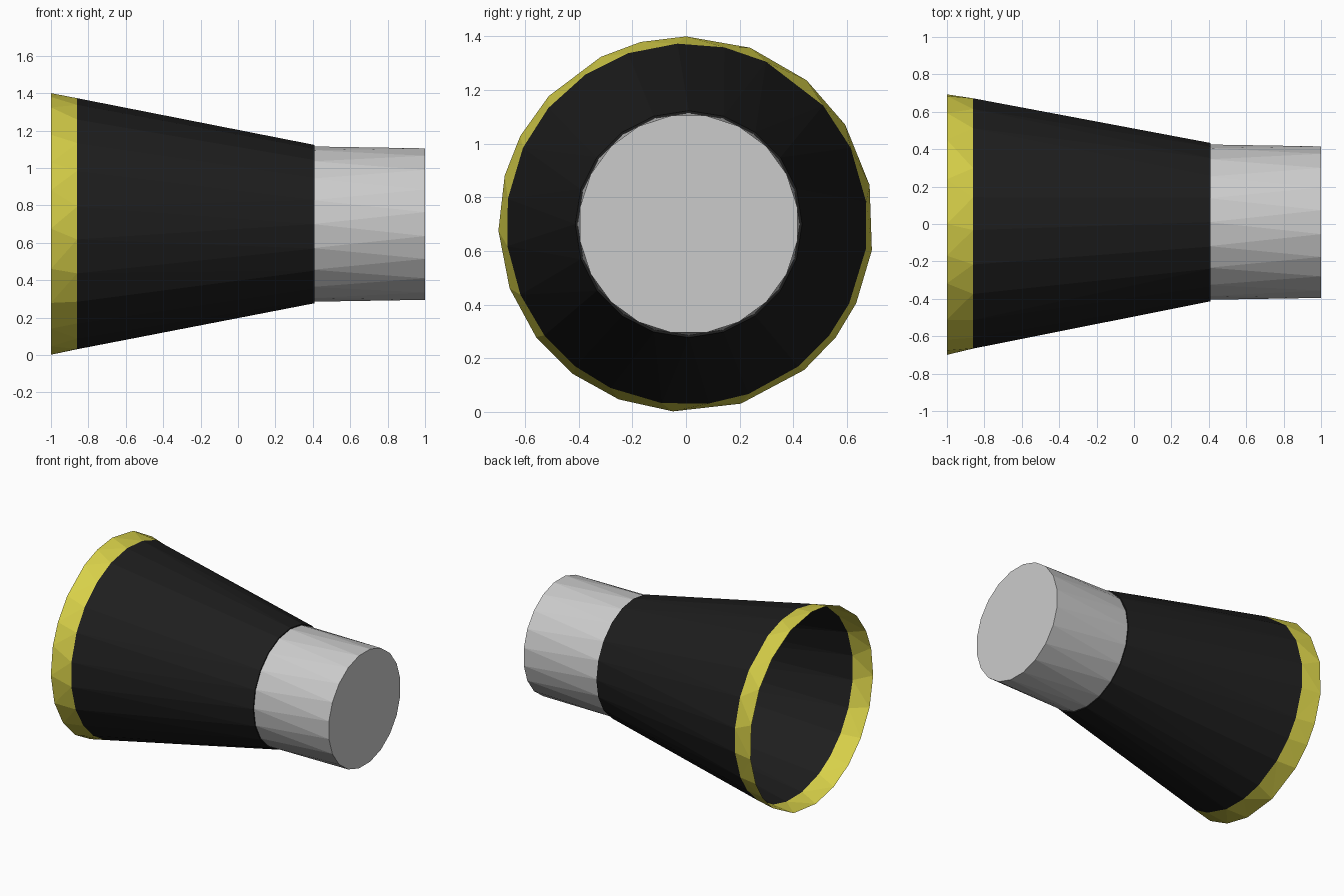
import bpy
from math import cos, sin, radians

if "Cube" in bpy.data.objects:
    bpy.data.objects.remove(bpy.data.objects["Cube"])

CZ = 0.70  # height of the axis


def ring(x, r, angles, cy=0.0):
    return [(x, cy + r * cos(radians(a)), CZ + r * sin(radians(a))) for a in angles]


def regular(n, start=0.0):
    return [start + 360 * i / n for i in range(n)]


def zip_faces(a, b):
    """Triangles joining two sorted angle rings of different counts."""
    na, nb = len(a), len(b)
    A = a + [a[0] + 360]
    B = b + [b[0] + 360]
    i = j = 0
    faces = []
    while i < na or j < nb:
        if j == nb or (i < na and A[i + 1] <= B[j + 1]):
            faces.append((i % na, na + j % nb, (i + 1) % na))
            i += 1
        else:
            faces.append((i % na, na + j % nb, na + (j + 1) % nb))
            j += 1
    return faces


def material(name, rgb):
    m = bpy.data.materials.new(name)
    m.diffuse_color = (*rgb, 1)
    m.use_nodes = True
    m.node_tree.nodes["Principled BSDF"].inputs["Base Color"].default_value = m.diffuse_color
    return m


def sleeve(name, end_a, end_b, mat=None, caps=False):
    """Each end is (x, radius, angles, y centre)."""
    a, b = end_a[2], end_b[2]
    faces = zip_faces(a, b)
    if caps:
        faces.append(tuple(range(len(a))))
        faces.append(tuple(reversed(range(len(a), len(a) + len(b)))))
    mesh = bpy.data.meshes.new(name)
    mesh.from_pydata(ring(*end_a) + ring(*end_b), [], [f[::-1] for f in faces])
    mesh.update()
    if mat:
        mesh.materials.append(mat)
    obj = bpy.data.objects.new(name, mesh)
    bpy.context.collection.objects.link(obj)
    return obj


yellow = material("yellow", (0.68, 0.63, 0.066))
black = material("black", (0.0125, 0.0125, 0.0125))

# Slightly uneven facet angles of the wide end
rim = [12, 32, 50, 70, 90, 104, 117, 137, 152, 165, 182, 200, 217, 233,
       249, 266, 287, 309, 323, 335, 352]
band = [7, 25, 41, 64, 78, 93, 109, 124, 140, 155, 172, 187, 203, 218,
        232, 245, 262, 277, 290, 308, 322, 334, 352]
neck = regular(20)

# Yellow rim band, open at the wide end
sleeve("rim_band", (-1.0, 0.70, rim, 0.0), (-0.86, 0.674, band, 0.003), yellow)
# Black tapered shell, with a thin lip closing it onto the cylinder
sleeve("tapered_hood", (-0.86, 0.674, band, 0.003), (0.41, 0.423, neck, 0.01), black)
sleeve("hood_lip", (0.41, 0.423, neck, 0.01), (0.41, 0.41, neck, 0.01), black)
# Grey closed cylinder at the narrow end
sleeve("end_cylinder", (0.40, 0.415, neck, 0.01), (1.0, 0.41, regular(20, 9), 0.01), caps=True)
